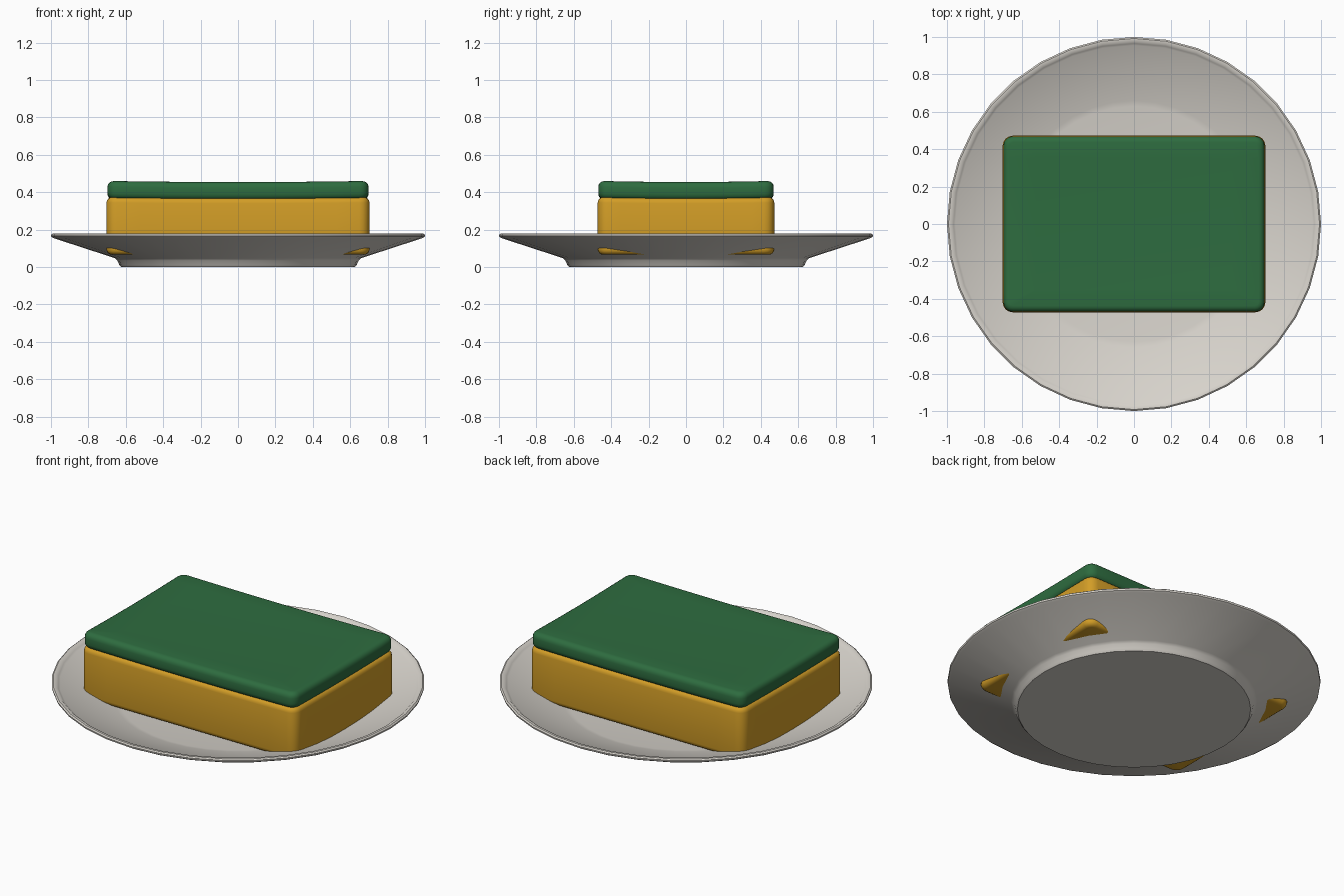
import bpy, bmesh, math
from mathutils import Vector

cube = bpy.data.objects.get("Cube")
if cube:
    bpy.data.objects.remove(cube, do_unlink=True)


def material(name, color):
    mat = bpy.data.materials.new(name)
    mat.use_nodes = True
    mat.diffuse_color = (*color, 1)
    mat.node_tree.nodes["Principled BSDF"].inputs["Base Color"].default_value = (*color, 1)
    return mat


def finish(name, bm, mat):
    bmesh.ops.recalc_face_normals(bm, faces=bm.faces)
    mesh = bpy.data.meshes.new(name)
    bm.to_mesh(mesh)
    bm.free()
    mesh.materials.append(mat)
    obj = bpy.data.objects.new(name, mesh)
    bpy.context.collection.objects.link(obj)
    bpy.ops.object.select_all(action='DESELECT')
    obj.select_set(True)
    bpy.context.view_layer.objects.active = obj
    bpy.ops.object.shade_smooth_by_angle(angle=math.radians(40))
    return obj


def lathe(name, profile, mat, steps=36):
    bm = bmesh.new()
    verts = [bm.verts.new((r, 0, z)) for r, z in profile]
    edges = [bm.edges.new(pair) for pair in zip(verts, verts[1:])]
    bmesh.ops.spin(bm, geom=verts + edges, cent=(0, 0, 0), axis=(0, 0, 1),
                   angle=math.tau, steps=steps)
    bmesh.ops.remove_doubles(bm, verts=bm.verts, dist=0.0005)
    return finish(name, bm, mat)


def soft_slab(name, half_x, half_y, low, high, corner, edge, sag, mat):
    """Rounded block whose upper surfaces dip towards the middle."""
    bm = bmesh.new()
    bmesh.ops.create_cube(bm, size=2)
    for v in bm.verts:
        v.co = Vector((v.co.x * half_x, v.co.y * half_y, high if v.co.z > 0 else low))
    upright = [e for e in bm.edges if abs(e.verts[0].co.z - e.verts[1].co.z) > 0.01]
    bmesh.ops.bevel(bm, geom=upright, offset=corner, segments=4, profile=0.5, affect='EDGES')
    rims = [e for e in bm.edges if abs(e.verts[0].co.z - e.verts[1].co.z) < 0.001]
    bmesh.ops.bevel(bm, geom=rims, offset=edge, segments=4, profile=0.5, affect='EDGES')
    # Grid cuts let the slab bend
    for axis, half in ((Vector((1, 0, 0)), half_x), (Vector((0, 1, 0)), half_y)):
        for i in range(-3, 4):
            bmesh.ops.bisect_plane(bm, geom=bm.verts[:] + bm.edges[:] + bm.faces[:],
                                   plane_co=axis * half * i / 4, plane_no=axis)
    for v in bm.verts:
        if v.co.z > 0.3:
            dip_x = 1 - (v.co.x / half_x) ** 2
            dip_y = 1 - (v.co.y / half_y) ** 2
            v.co.z -= sag * (dip_x + dip_y) / 2
    return finish(name, bm, mat)


china = material("warm white china", (0.68, 0.65, 0.60))
yellow = material("sponge yellow", (0.65, 0.34, 0.02))
green = material("scouring green", (0.027, 0.15, 0.05))

# Plate: foot, sloping underside, rolled rim, inner slope and flat well
lathe("plate", [(0, 0), (0.625, 0), (0.635, 0.012), (0.645, 0.035), (0.66, 0.048),
                (0.985, 0.154), (0.998, 0.162), (1.0, 0.172), (0.992, 0.178),
                (0.975, 0.177), (0.965, 0.168), (0.955, 0.162),
                (0.66, 0.066), (0.63, 0.06), (0, 0.06)], china)

# Sponge body and its scouring layer
soft_slab("sponge_body", 0.703, 0.472, 0.066, 0.375, 0.055, 0.03, 0.01, yellow)
soft_slab("scouring_pad", 0.698, 0.469, 0.365, 0.461, 0.05, 0.032, 0.012, green)
